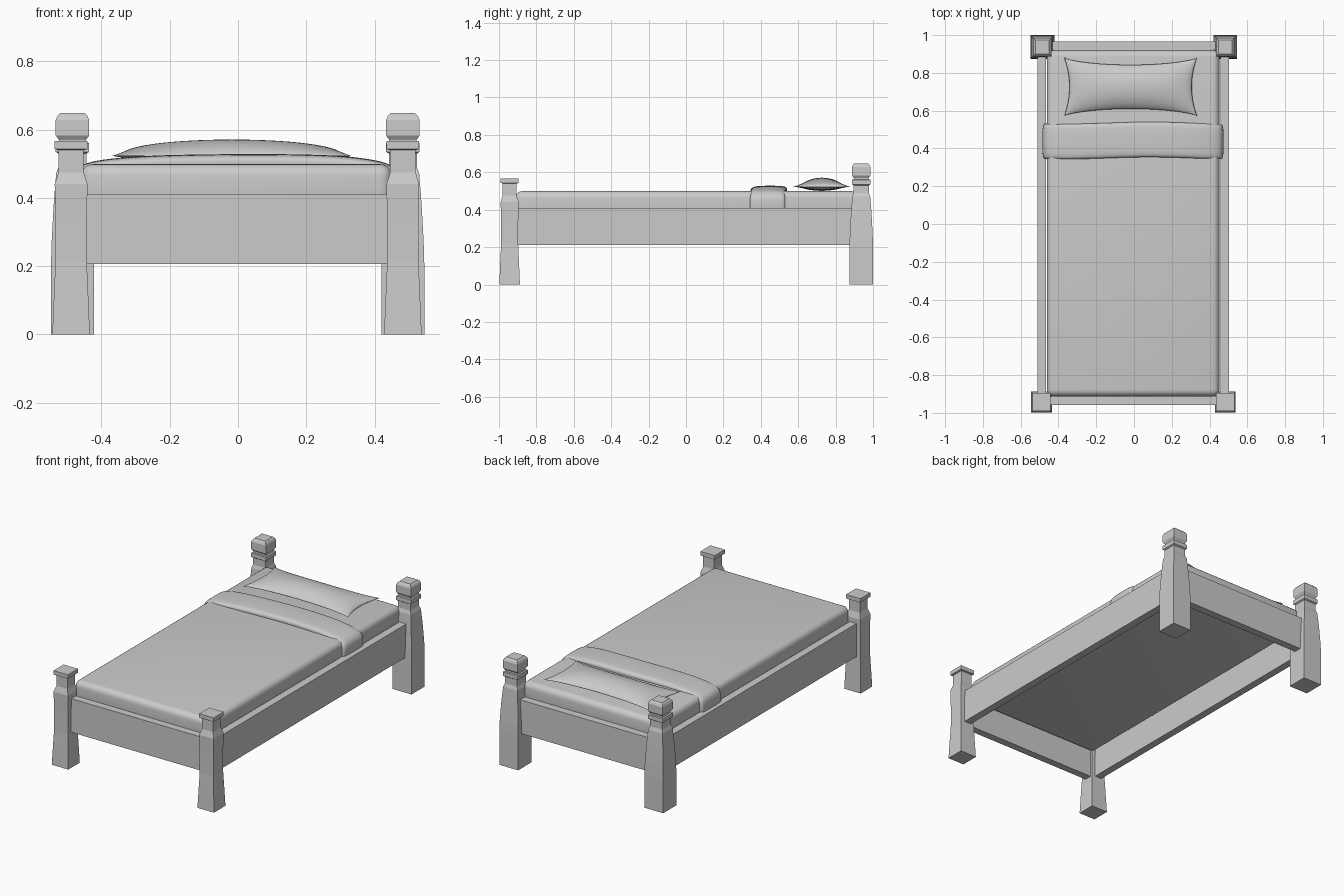
import bpy, bmesh
from math import sin

if "Cube" in bpy.data.objects:
    bpy.data.objects.remove(bpy.data.objects["Cube"])


def make_object(name, verts, faces, smooth=False):
    mesh = bpy.data.meshes.new(name)
    mesh.from_pydata(verts, [], faces)
    bm = bmesh.new()
    bm.from_mesh(mesh)
    bmesh.ops.remove_doubles(bm, verts=bm.verts, dist=1e-5)
    bmesh.ops.recalc_face_normals(bm, faces=bm.faces)
    bm.to_mesh(mesh)
    bm.free()
    obj = bpy.data.objects.new(name, mesh)
    bpy.context.collection.objects.link(obj)
    for p in mesh.polygons:
        p.use_smooth = smooth
    return obj


def box(name, x0, x1, y0, y1, z0, z1):
    v = [(x, y, z) for x in (x0, x1) for y in (y0, y1) for z in (z0, z1)]
    f = [(0, 1, 3, 2), (4, 6, 7, 5), (0, 4, 5, 1), (2, 3, 7, 6), (0, 2, 6, 4), (1, 5, 7, 3)]
    return make_object(name, v, f)


def square_post(name, cx, cy, profile):
    """Stack of square rings given as (half width, height)."""
    v, f = [], []
    for h, z in profile:
        v += [(cx + sx * h, cy + sy * h, z) for sx, sy in ((-1, -1), (1, -1), (1, 1), (-1, 1))]
    for r in range(len(profile) - 1):
        for k in range(4):
            a, b = r * 4 + k, r * 4 + (k + 1) % 4
            f.append((a, b, b + 4, a + 4))
    n = len(v)
    f += [(0, 3, 2, 1), (n - 4, n - 3, n - 2, n - 1)]
    return make_object(name, v, f)


def grid_faces(rows, cols, start=0):
    return [(start + i * cols + j, start + i * cols + j + 1,
             start + (i + 1) * cols + j + 1, start + (i + 1) * cols + j)
            for i in range(rows - 1) for j in range(cols - 1)]


# Posts: flared feet with flat caps in front, swelling legs with knobs behind
foot = [(.055, 0), (.05, .12), (.046, .21), (.046, .34), (.048, .44), (.037, .475),
        (.037, .54), (.048, .543), (.048, .567)]
head = [(.063, 0), (.063, .2), (.061, .27), (.055, .38), (.048, .47), (.041, .49),
        (.041, .53), (.049, .535), (.049, .56), (.04, .562), (.04, .57), (.049, .583),
        (.049, .628), (.044, .64), (.036, .648)]
for side, xf, xh in (("left", -.489, -.485), ("right", .483, .483)):
    square_post("foot_post_" + side, xf, -.943, foot)
    square_post("head_post_" + side, xh, .937, head)

# Rails
box("side_rail_left", -.51, -.465, -.92, .91, .21, .41)
box("side_rail_right", .457, .503, -.92, .91, .21, .41)
box("foot_rail", -.47, .465, -.957, -.912, .207, .41)
box("head_rail", -.47, .465, .92, .966, .207, .41)

# Mattress with rounded edges
mattress = box("mattress", -.46, .452, -.912, .92, .36, .499)
bev = mattress.modifiers.new("round", 'BEVEL')
bev.width = .035
bev.segments = 5
for p in mattress.data.polygons:
    p.use_smooth = True

# Folded sheet draped over the mattress, with softly turned-in edges
section = [(-.484, .41), (-.485, .45), (-.477, .482), (-.45, .502), (-.38, .515), (-.25, .524),
           (-.1, .527), (.05, .528), (.2, .527), (.32, .522), (.39, .512), (.44, .502),
           (.468, .48), (.475, .45), (.472, .41)]
slices = [(.352, .04), (.346, .016), (.358, .002), (.4, 0), (.445, -.001),
          (.49, 0), (.525, .002), (.538, .015), (.532, .04)]
v = []
for y, inset in slices:
    for x, z in section:
        wave = .006 * sin(x * 7 + 1)
        v.append((x * (1 - inset / .7), y + wave, z - inset * (z - .41) / .11))
sheet = make_object("folded_sheet", v, grid_faces(len(slices), len(section)), True)
sub = sheet.modifiers.new("soften", 'SUBSURF')
sub.levels = sub.render_levels = 2

# Pillow: two puffed surfaces joined along a seam with pulled-out corners
N = 29
v, f = [], []
for up, thick in ((1, .048), (-1, .022)):
    start = len(v)
    for i in range(N):
        for j in range(N):
            s, t = 2 * i / (N - 1) - 1, 2 * j / (N - 1) - 1
            u, w = sin(s * 1.5708), sin(t * 1.5708)
            x = -.018 + .352 * u * (1 - .08 * (1 - w ** 2))
            y = .726 + .155 * w * (1 - .25 * (1 - u ** 2) ** .7)
            puff = max(0, 1 - u * u) ** .45 * max(0, 1 - w * w) ** .7
            v.append((x, y, .523 + up * thick * puff))
    f += grid_faces(N, N, start)
make_object("pillow", v, f, True)
